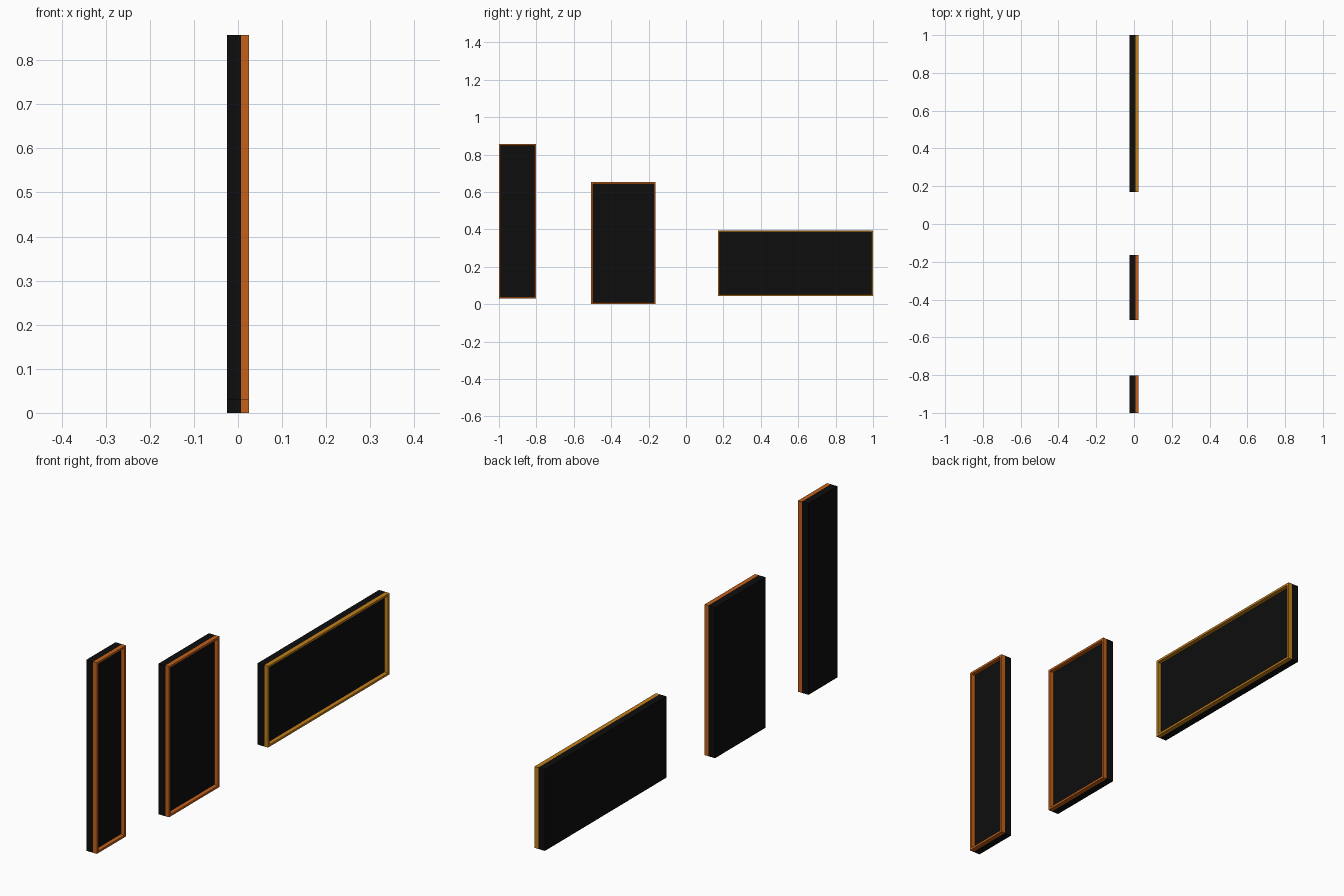
import bpy, bmesh

if "Cube" in bpy.data.objects:
    bpy.data.objects.remove(bpy.data.objects["Cube"])

X0, XM, X1 = -0.025, 0.007, 0.025   # back, joint, front of each panel
RIM = 0.009                         # frame wall thickness


def material(name, color):
    m = bpy.data.materials.new(name)
    m.diffuse_color = (*color, 1)
    m.use_nodes = True
    m.node_tree.nodes["Principled BSDF"].inputs["Base Color"].default_value = m.diffuse_color
    return m


def make_object(name, bm, mat):
    bmesh.ops.recalc_face_normals(bm, faces=bm.faces)
    me = bpy.data.meshes.new(name)
    bm.to_mesh(me)
    bm.free()
    me.materials.append(mat)
    ob = bpy.data.objects.new(name, me)
    bpy.context.collection.objects.link(ob)


def loop(bm, x, y0, y1, z0, z1, inset=0):
    a, b, c, d = y0 + inset, y1 - inset, z0 + inset, z1 - inset
    return [bm.verts.new((x, y, z)) for y, z in ((a, c), (b, c), (b, d), (a, d))]


def bridge(bm, loops, closed=False):
    pairs = list(zip(loops, loops[1:]))
    if closed:
        pairs.append((loops[-1], loops[0]))
    for p, q in pairs:
        for i in range(4):
            j = (i + 1) % 4
            bm.faces.new((p[i], p[j], q[j], q[i]))


def board(name, rect, mat):
    bm = bmesh.new()
    a, b = loop(bm, X0, *rect), loop(bm, XM, *rect)
    bridge(bm, [a, b])
    bm.faces.new(a)
    bm.faces.new(b)
    make_object(name, bm, mat)


def frame(name, rect, mat):
    bm = bmesh.new()
    loops = [loop(bm, XM, *rect), loop(bm, X1, *rect),
             loop(bm, X1, *rect, RIM), loop(bm, XM, *rect, RIM)]
    bridge(bm, loops, closed=True)
    make_object(name, bm, mat)


black = material("black", (0.004, 0.004, 0.004))
orange = material("orange", (0.55, 0.12, 0.01))
amber = material("amber", (0.55, 0.22, 0.01))

# Tall, medium and wide panels: y0, y1, z0, z1
for label, rect, mat in (
        ("tall", (-1.0, -0.802, 0.03, 0.857), orange),
        ("medium", (-0.507, -0.163, 0.0, 0.652), orange),
        ("wide", (0.17, 1.0, 0.043, 0.395), amber)):
    board(label + "_panel", rect, black)
    frame(label + "_frame", rect, mat)
